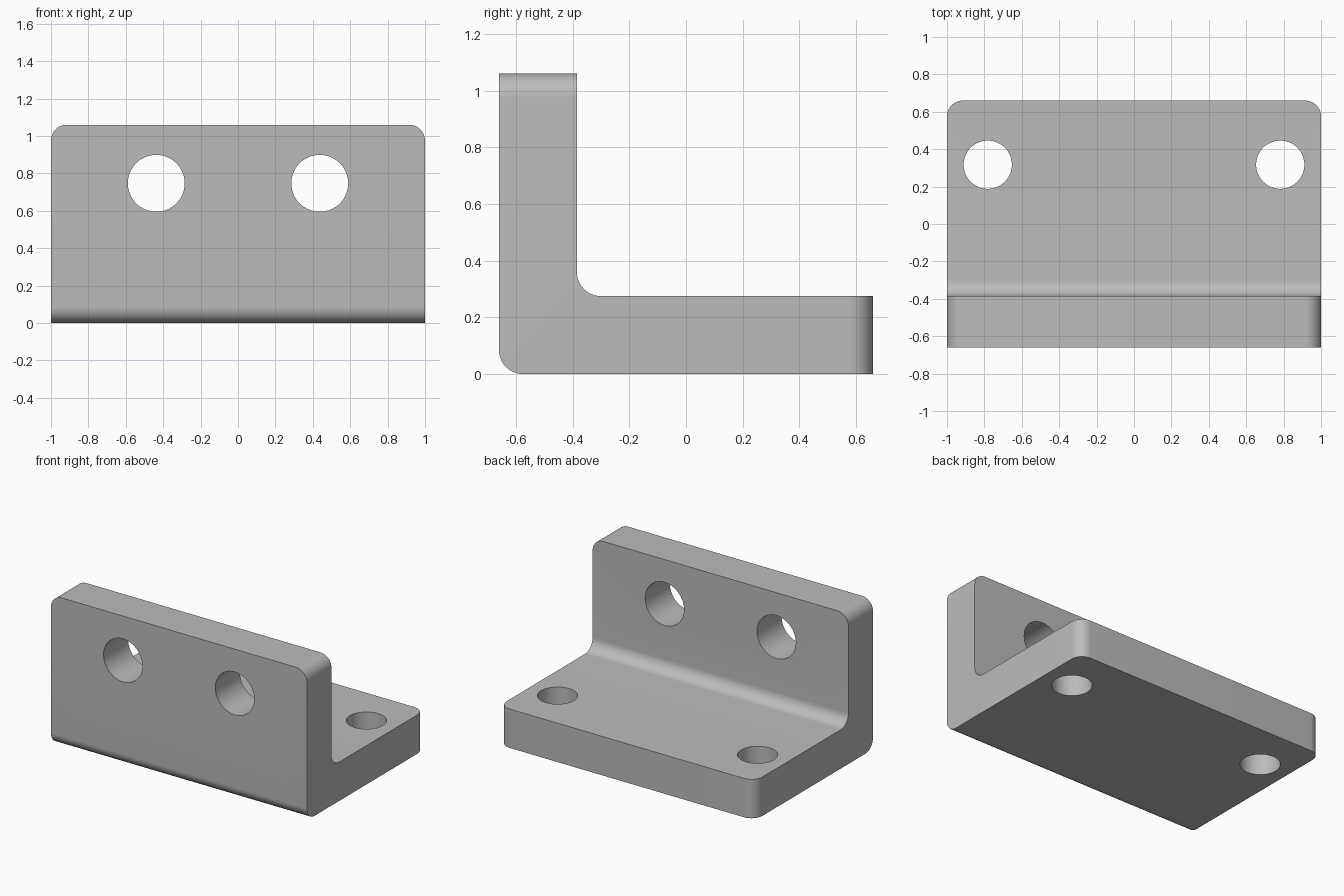
import bpy, bmesh, math

if "Cube" in bpy.data.objects:
    bpy.data.objects.remove(bpy.data.objects["Cube"], do_unlink=True)

HALF_X, HALF_Y, HEIGHT = 1.0, 0.66, 1.06
THICK, RADIUS = 0.275, 0.085
WALL = -HALF_Y + THICK   # inner face of the upright wall

grey = bpy.data.materials.new("plain grey")
grey.use_nodes = True
GREY = (0.5, 0.5, 0.5, 1)
grey.diffuse_color = GREY
grey.node_tree.nodes["Principled BSDF"].inputs["Base Color"].default_value = GREY

# L-shaped profile swept along x
profile = [(-HALF_Y, 0), (HALF_Y, 0), (HALF_Y, THICK), (WALL, THICK),
           (WALL, HEIGHT), (-HALF_Y, HEIGHT)]
bm = bmesh.new()
face = bm.faces.new([bm.verts.new((-HALF_X, y, z)) for y, z in profile])
swept = bmesh.ops.extrude_face_region(bm, geom=[face])["geom"]
bmesh.ops.translate(bm, vec=(2 * HALF_X, 0, 0),
                    verts=[g for g in swept if isinstance(g, bmesh.types.BMVert)])
bmesh.ops.recalc_face_normals(bm, faces=bm.faces[:])


def is_rounded(edge):
    a, b = (v.co for v in edge.verts)
    mid, span = (a + b) / 2, b - a
    near = lambda p, q: abs(p - q) < 0.001
    if abs(span.x) > 0.1:   # outer heel and inner fillet
        return (near(mid.y, -HALF_Y) and near(mid.z, 0)) or \
               (near(mid.y, WALL) and near(mid.z, THICK))
    if abs(span.y) > 0.1:   # top corners of the wall
        return near(mid.z, HEIGHT)
    return near(mid.y, HALF_Y)   # far corners of the base


bmesh.ops.bevel(bm, geom=[e for e in bm.edges if is_rounded(e)], offset=RADIUS,
                offset_type='OFFSET', segments=12, profile=0.5, affect='EDGES')
mesh = bpy.data.meshes.new("angle_bracket")
bm.to_mesh(mesh)
bm.free()
mesh.materials.append(grey)
bracket = bpy.data.objects.new("angle_bracket", mesh)
bpy.context.collection.objects.link(bracket)


def drill(name, location, radius, rotation=(0, 0, 0)):
    bpy.ops.mesh.primitive_cylinder_add(vertices=64, radius=radius, depth=0.5,
                                        location=location, rotation=rotation)
    cutter = bpy.context.object
    cutter.name = name
    cutter.data.materials.append(grey)
    mod = bracket.modifiers.new(name, 'BOOLEAN')
    mod.operation, mod.solver, mod.object = 'DIFFERENCE', 'EXACT', cutter
    bpy.ops.object.select_all(action='DESELECT')
    bpy.context.view_layer.objects.active = bracket
    bracket.select_set(True)
    bpy.ops.object.modifier_apply(modifier=name)
    bpy.data.objects.remove(cutter, do_unlink=True)


# Two bolt holes through the wall, two through the base
for side, x in (("left", 1), ("right", -1)):
    drill(side + "_wall_hole", (x * 0.437, -HALF_Y + THICK / 2, 0.747), 0.152,
          (math.pi / 2, 0, 0))
    drill(side + "_base_hole", (x * 0.782, 0.317, THICK / 2), 0.129)

bpy.ops.object.shade_smooth_by_angle(angle=math.radians(30))
